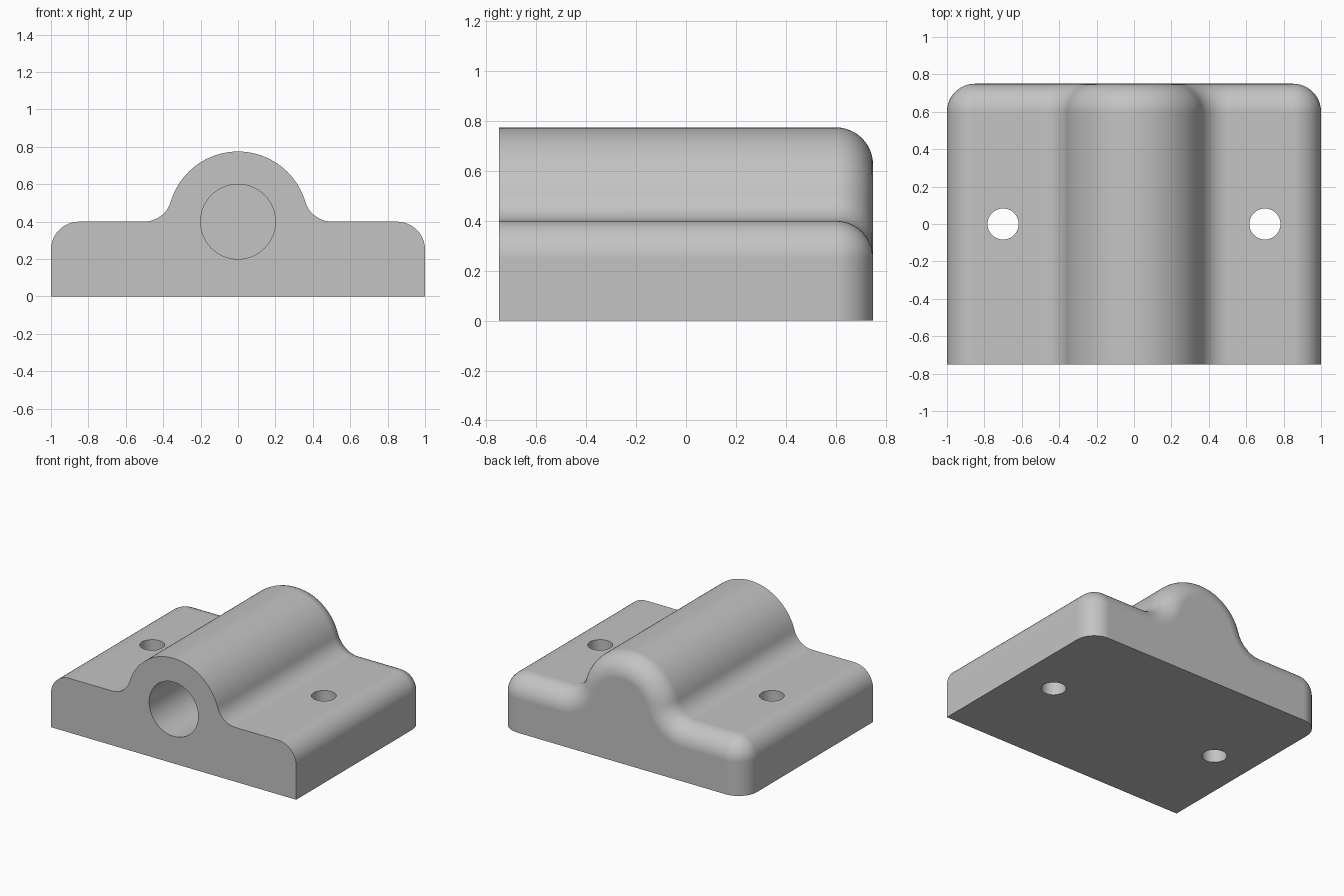
import bpy, bmesh
from math import pi, sin, cos, sqrt, atan2, radians
from mathutils import Matrix

if "Cube" in bpy.data.objects:
    bpy.data.objects.remove(bpy.data.objects["Cube"], do_unlink=True)

HALF_W, HALF_L, BASE_H = 1.0, 0.75, 0.4
DOME_R, FILLET, BORE_R, BORE_DEPTH = 0.375, 0.15, 0.2, 1.2
BOLT_X, BOLT_R = 0.7, 0.083

grey = bpy.data.materials.new("plain_grey")
grey.use_nodes = True
colour = (0.55, 0.55, 0.55, 1)
grey.diffuse_color = colour
grey.node_tree.nodes["Principled BSDF"].inputs["Base Color"].default_value = colour


def arc(cx, cz, r, a0, a1, n):
    return [(cx + r * cos(a0 + (a1 - a0) * i / n),
             cz + r * sin(a0 + (a1 - a0) * i / n)) for i in range(n + 1)]


def section(d):
    """Block outline inset by d on every side except the bottom."""
    cx = sqrt((DOME_R + FILLET) ** 2 - FILLET ** 2)
    a = atan2(FILLET, cx)
    half = [(HALF_W - d, 0)]
    half += arc(HALF_W - FILLET, BASE_H - FILLET, FILLET - d, 0, pi / 2, 12)
    half += arc(cx, BASE_H + FILLET, FILLET + d, -pi / 2, a - pi, 12)
    half += arc(0, BASE_H, DOME_R - d, a, pi / 2, 20)[1:]
    return half + [(-x, z) for x, z in reversed(half[:-1])]


def new_object(name, bm):
    mesh = bpy.data.meshes.new(name)
    bm.to_mesh(mesh)
    bm.free()
    mesh.materials.append(grey)
    ob = bpy.data.objects.new(name, mesh)
    bpy.context.collection.objects.link(ob)
    return ob


# Block: outline lofted from front to back, with a rounded back rim
STEPS = 12
rings = [(-HALF_L, 0)]
for i in range(STEPS + 1):
    t = pi / 2 * i / STEPS
    rings.append((HALF_L - FILLET + FILLET * sin(t), FILLET * (1 - cos(t))))
bm = bmesh.new()
loops = [[bm.verts.new((x, y, z)) for x, z in section(d)] for y, d in rings]
for a, b in zip(loops, loops[1:]):
    for i in range(len(a)):
        j = (i + 1) % len(a)
        bm.faces.new((a[i], a[j], b[j], b[i]))
bm.faces.new(loops[0])
bm.faces.new(loops[-1])
bmesh.ops.remove_doubles(bm, verts=bm.verts, dist=1e-5)
bmesh.ops.recalc_face_normals(bm, faces=bm.faces)
block = new_object("bearing_block", bm)


def drill(radius, depth, matrix):
    """Cut a round hole in the block."""
    bm = bmesh.new()
    bmesh.ops.create_cone(bm, cap_ends=True, segments=64, radius1=radius,
                          radius2=radius, depth=depth, matrix=matrix)
    cutter = new_object("hole_cutter", bm)
    cutter.hide_render = True
    mod = block.modifiers.new("hole", "BOOLEAN")
    mod.operation, mod.solver, mod.object = "DIFFERENCE", "EXACT", cutter
    bpy.context.view_layer.objects.active = block
    bpy.ops.object.modifier_apply(modifier=mod.name)
    bpy.data.objects.remove(cutter, do_unlink=True)


# Blind shaft bore from the front, then the two bolt holes
extra = 0.1
drill(BORE_R, BORE_DEPTH + extra,
      Matrix.Translation((0, -HALF_L + (BORE_DEPTH - extra) / 2, BASE_H))
      @ Matrix.Rotation(pi / 2, 4, "X"))
for side in (-1, 1):
    drill(BOLT_R, 1, Matrix.Translation((side * BOLT_X, 0, BASE_H / 2)))

# Smooth rounds with crisp edges and flat planes
bpy.ops.object.select_all(action="DESELECT")
block.select_set(True)
bpy.context.view_layer.objects.active = block
bpy.ops.object.shade_smooth_by_angle(angle=radians(30))
weighted = block.modifiers.new("flat_planes", "WEIGHTED_NORMAL")
weighted.keep_sharp = True
